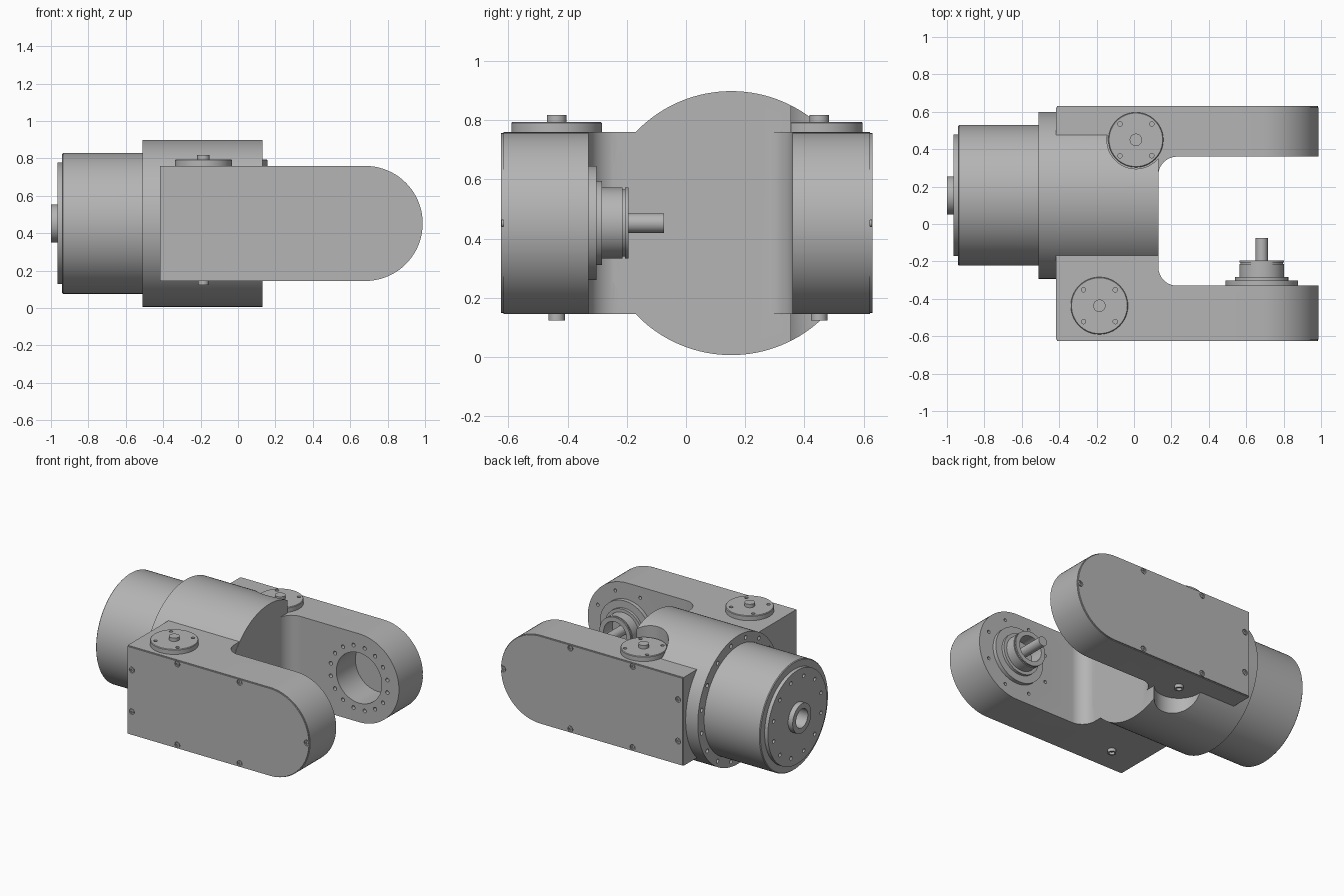
import bpy, bmesh
from math import cos, sin, pi, radians
from mathutils import Vector

cube = bpy.data.objects.get("Cube")
if cube:
    bpy.data.objects.remove(cube, do_unlink=True)

grey = bpy.data.materials.new("machined grey")
grey.use_nodes = True
GREY = (0.46, 0.46, 0.46, 1)
grey.diffuse_color = GREY
grey.node_tree.nodes["Principled BSDF"].inputs["Base Color"].default_value = GREY

AXES = {"x": Vector((1, 0, 0)), "y": Vector((0, 1, 0)), "z": Vector((0, 0, 1))}
CY, CZ = 0.153, 0.452        # axis of the round body
TIP = 0.68                   # x of the arm joint
LOW, HIGH = 0.145, 0.76      # arm underside and top
HALF = (HIGH - LOW) / 2


def finish(name, bm):
    bmesh.ops.recalc_face_normals(bm, faces=bm.faces)
    mesh = bpy.data.meshes.new(name)
    bm.to_mesh(mesh)
    bm.free()
    mesh.materials.append(grey)
    ob = bpy.data.objects.new(name, mesh)
    bpy.context.collection.objects.link(ob)
    return ob


def add_lathe(bm, profile, axis, centre, seg):
    """Revolve (radius, position) points about an axis and cap both ends."""
    rot = AXES["z"].rotation_difference(AXES[axis])
    rings = []
    for r, h in profile:
        rings.append([bm.verts.new(rot @ Vector((r * cos(2 * pi * i / seg), r * sin(2 * pi * i / seg), h))
                                   + Vector(centre)) for i in range(seg)])
    for a, b in zip(rings, rings[1:]):
        for i in range(seg):
            j = (i + 1) % seg
            bm.faces.new((a[i], a[j], b[j], b[i]))
    bm.faces.new(rings[0])
    bm.faces.new(rings[-1])


def lathe(name, profile, axis, centre, seg=96):
    bm = bmesh.new()
    add_lathe(bm, profile, axis, centre, seg)
    return finish(name, bm)


def drills(centres, radius, start, end, axis):
    """One cutter object made of many small round holes."""
    bm = bmesh.new()
    for c in centres:
        add_lathe(bm, [(radius, start), (radius, end)], axis, c, 16)
    ob = finish("hole_cutter", bm)
    ob.hide_render = True
    return ob


def prism(name, points, direction):
    bm = bmesh.new()
    face = bm.faces.new([bm.verts.new(p) for p in points])
    new = bmesh.ops.extrude_face_region(bm, geom=[face])["geom"]
    bmesh.ops.translate(bm, vec=direction, verts=[v for v in new if isinstance(v, bmesh.types.BMVert)])
    return finish(name, bm)


def boolean(ob, other, operation="DIFFERENCE"):
    mod = ob.modifiers.new("cut", "BOOLEAN")
    mod.operation, mod.object, mod.solver = operation, other, "EXACT"
    bpy.context.view_layer.objects.active = ob
    bpy.ops.object.modifier_apply(modifier=mod.name)
    bpy.data.objects.remove(other, do_unlink=True)


def ring(radius, count, plane, centre, offset=0.5):
    """Evenly spaced points on a bolt circle."""
    pts = []
    for i in range(count):
        a = 2 * pi * (i + offset) / count
        p = Vector(centre)
        p[plane[0]] += radius * cos(a)
        p[plane[1]] += radius * sin(a)
        pts.append(p)
    return pts


def arc(cx, cy, r, start, end, n):
    return [(cx + r * cos(radians(start + (end - start) * i / n)),
             cy + r * sin(radians(start + (end - start) * i / n))) for i in range(n + 1)]


def arm_outline(inset, back):
    tip = arc(TIP, CZ, HALF - inset, -90, 90, 40)
    return [(back, LOW + inset)] + tip + [(back, HIGH - inset)]


# Fork: plan outline with filleted throat, trimmed to the round-ended side outline
throat = arc(0.23, -0.23, 0.1, 270, 180, 12) + arc(0.23, 0.26, 0.1, 180, 90, 12)
plan = [(-0.417, -0.617), (1.1, -0.617), (1.1, -0.33)] + throat + [(1.1, 0.36), (1.1, 0.622), (-0.417, 0.622)]
fork = prism("fork_body", [(x, y, 0) for x, y in plan], (0, 0, 1))
side = prism("side_trim", [(x, -1, z) for x, z in arm_outline(0, -0.6)], (0, 2, 0))
boolean(fork, side, "INTERSECT")

# Round body with clearance for the rear pivot disc
body = lathe("round_body", [(0.446, -0.51), (0.446, 0.132)], "x", (0, CY, CZ), 128)
boolean(body, lathe("pivot_clearance", [(0.155, -0.2), (0.155, 1.2)], "z", (0.01, 0.45, 0), 64))
boolean(fork, body, "UNION")

# Bolt holes in the body flange and arm faces, and the bearing bore in the rear arm
boolean(fork, drills(ring(0.41, 16, (1, 2), (0, CY, CZ)), 0.014, -0.6, -0.48, "x"))
boolean(fork, lathe("bore_cutter", [(0.175, 0.2), (0.175, 0.57)], "y", (TIP, 0, CZ), 64))
boolean(fork, drills(ring(0.222, 16, (0, 2), (TIP, 0, CZ)), 0.013, 0.3, 0.4, "y"))
boolean(fork, drills(ring(0.25, 8, (0, 2), (TIP, 0, CZ)), 0.011, -0.37, -0.3, "y"))

# Motor housing, end cap and hollow cable tube
housing = [(0.1, -0.5), (0.376, -0.5), (0.376, -0.935), (0.371, -0.94), (0.325, -0.94), (0.325, -0.965),
           (0.102, -0.965), (0.102, -1.0), (0.065, -1.0), (0.065, -0.9)]
motor = lathe("motor_housing", housing, "x", (0, CY, CZ), 128)
boolean(motor, drills(ring(0.27, 12, (1, 2), (0, CY, CZ)), 0.013, -1.0, -0.95, "x"))

# Drive hub and shaft on the front arm
hub = [(0.193, -0.36), (0.193, -0.303), (0.142, -0.303), (0.142, -0.284), (0.12, -0.284), (0.12, -0.214),
       (0.113, -0.214), (0.113, -0.206), (0.12, -0.206), (0.12, -0.195), (0.088, -0.195), (0.088, -0.29),
       (0.033, -0.29), (0.033, -0.075)]
lathe("drive_hub", hub, "y", (TIP + 0.003, 0, CZ))

# Pivot discs with pins above and sockets below
for where, x, y, r in (("front", -0.185, -0.437, 0.153), ("rear", 0.01, 0.45, 0.147)):
    disc = lathe(where + "_pivot_disc",
                 [(r, 0.75), (r, 0.79), (r - 0.004, 0.794), (0.033, 0.794), (0.033, 0.818)], "z", (x, y, 0), 64)
    boolean(disc, drills(ring(0.12, 4, (0, 1), (x, y, 0)), 0.012, 0.775, 0.83, "z"))
    lathe(where + "_lower_pin", [(0.028, 0.16), (0.028, 0.123), (0.018, 0.123), (0.018, 0.14)],
          "z", (x, y, 0), 32)

# Outer cover plates with recessed screws
screws = [(x, z) for x in (-0.03, 0.45) for z in (0.172, 0.735)] + [(-0.38, 0.31), (-0.38, 0.6), (0.967, CZ)]
for where, inner, outer in (("front", -0.612, -0.625), ("rear", 0.617, 0.63)):
    cover = prism(where + "_cover", [(x, inner, z) for x, z in arm_outline(0.004, -0.413)], (0, outer - inner, 0))
    spots = [(x, 0, z) for x, z in screws]
    boolean(cover, drills(spots, 0.02, inner * 0.97, outer * 1.03, "y"))
    bm = bmesh.new()
    for spot in spots:
        add_lathe(bm, [(0.014, inner), (0.014, outer * 0.997), (0.007, outer * 0.997), (0.007, inner)],
                  "y", spot, 16)
    finish(where + "_cover_screws", bm)

# Smooth round surfaces, keep machined edges crisp
bpy.ops.object.select_all(action="DESELECT")
for ob in bpy.context.scene.objects:
    if ob.type == "MESH" and ob.data.materials and ob.data.materials[0] == grey:
        ob.select_set(True)
        bpy.context.view_layer.objects.active = ob
bpy.ops.object.shade_smooth_by_angle(angle=radians(30))
